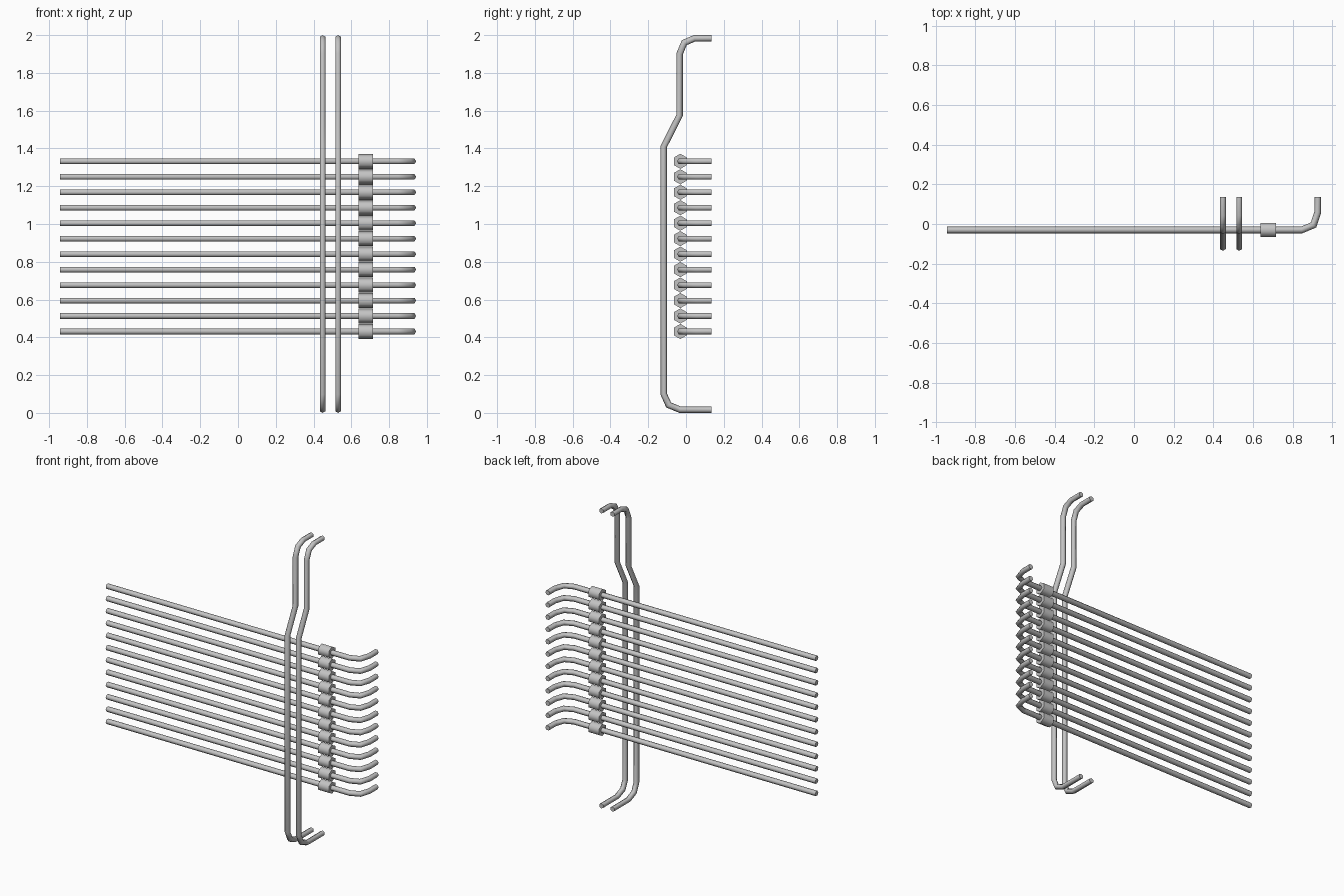
import bpy, bmesh, math
from mathutils import Vector

cube = bpy.data.objects.get("Cube")
if cube:
    bpy.data.objects.remove(cube, do_unlink=True)

SIDES = 6
ROD_RADIUS = 0.017

metal = bpy.data.materials.new("grey metal")
metal.use_nodes = True
GREY = (0.55, 0.55, 0.55, 1)
metal.diffuse_color = GREY
metal.node_tree.nodes["Principled BSDF"].inputs["Base Color"].default_value = GREY


def sweep(name, path, normal, radius, turn=0.0):
    """Sweep a hexagon along a planar path with mitred joints; normal is the plane's normal."""
    pts = [Vector(p) for p in path]
    normal = Vector(normal)
    dirs = [(b - a).normalized() for a, b in zip(pts, pts[1:])]
    bm = bmesh.new()
    rings = []
    for i, p in enumerate(pts):
        before, after = dirs[max(i - 1, 0)], dirs[min(i, len(dirs) - 1)]
        tangent = (before + after).normalized()
        side = normal.cross(tangent) / tangent.dot(after)
        ring = []
        for k in range(SIDES):
            a = turn + math.tau * k / SIDES
            ring.append(bm.verts.new(p + radius * (side * math.cos(a) + normal * math.sin(a))))
        rings.append(ring)
    for r, s in zip(rings, rings[1:]):
        for k in range(SIDES):
            n = (k + 1) % SIDES
            bm.faces.new((r[k], r[n], s[n], s[k]))
    bm.faces.new(rings[0])
    bm.faces.new(rings[-1])
    bmesh.ops.recalc_face_normals(bm, faces=bm.faces)
    mesh = bpy.data.meshes.new(name)
    bm.to_mesh(mesh)
    bm.free()
    mesh.materials.append(metal)
    obj = bpy.data.objects.new(name, mesh)
    bpy.context.collection.objects.link(obj)
    bpy.ops.object.select_all(action='DESELECT')
    obj.select_set(True)
    bpy.context.view_layer.objects.active = obj
    bpy.ops.object.shade_smooth_by_angle(angle=math.radians(65))
    return obj


# Stack of horizontal rods, each bent back at the left end and wearing a collar
ROD_Y = -0.03
rod_profile = [(-0.943, ROD_Y), (0.845, ROD_Y), (0.905, -0.005), (0.926, 0.06), (0.926, 0.135)]
for i in range(12):
    z = 0.431 + i * 0.0819
    sweep(f"horizontal_rod_{i + 1}", [(x, y, z) for x, y in rod_profile], (0, 0, 1), ROD_RADIUS)
    sweep(f"collar_{i + 1}", [(0.637, ROD_Y, z), (0.715, ROD_Y, z)], (0, 0, 1), 0.04, math.pi / 2)

# Pair of upright rods, hooked back at both ends and kinked near the top
upright_profile = [
    (0.135, 0.017), (-0.032, 0.017), (-0.092, 0.042), (-0.118, 0.1),
    (-0.118, 1.41), (-0.034, 1.575),
    (-0.034, 1.9), (-0.009, 1.96), (0.045, 1.983), (0.135, 1.983),
]
for name, x in (("right_upright_rod", 0.448), ("left_upright_rod", 0.53)):
    sweep(name, [(x, y, z) for y, z in upright_profile], (1, 0, 0), ROD_RADIUS)
